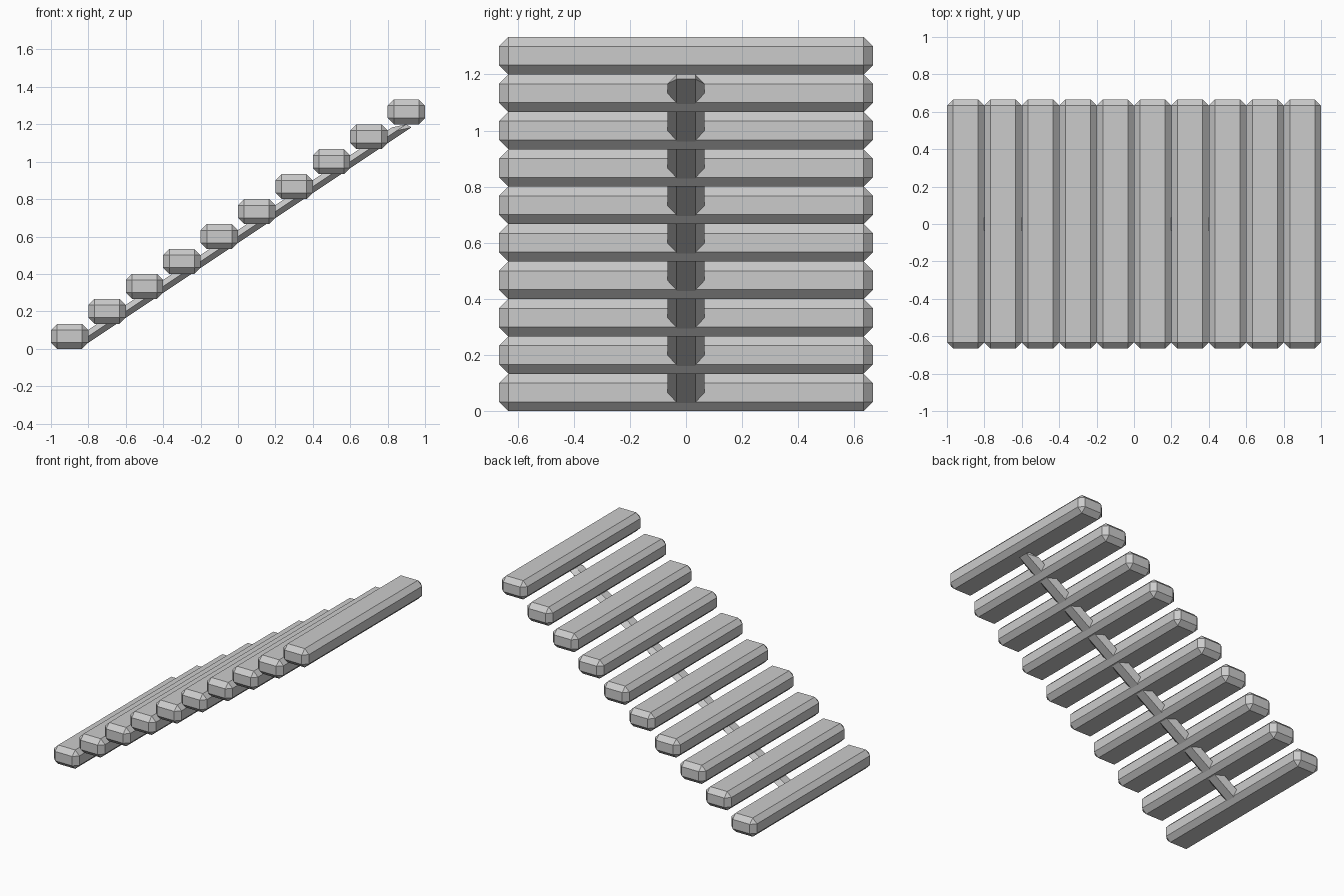
import bpy
import bmesh

old = bpy.data.objects.get("Cube")
if old:
    bpy.data.objects.remove(old, do_unlink=True)

STEPS = 10
RUN, RISE, WIDTH = 2 / STEPS, 4 / 3 / STEPS, 4 / 3
CHAMFER = RISE / 4

grey = bpy.data.materials.new("plain grey")
grey.use_nodes = True
grey.diffuse_color = (0.6, 0.6, 0.6, 1)
grey.node_tree.nodes["Principled BSDF"].inputs["Base Color"].default_value = grey.diffuse_color


def add_object(name, bm):
    """Turn a bmesh into a flat-shaded grey object."""
    bmesh.ops.recalc_face_normals(bm, faces=bm.faces)
    mesh = bpy.data.meshes.new(name)
    bm.to_mesh(mesh)
    bm.free()
    mesh.materials.append(grey)
    obj = bpy.data.objects.new(name, mesh)
    bpy.context.collection.objects.link(obj)
    return obj


# Chamfered treads, each one run further and one rise higher
for i in range(STEPS):
    bm = bmesh.new()
    bmesh.ops.create_cube(bm, size=1)
    bmesh.ops.scale(bm, vec=(RUN, WIDTH, RISE), verts=bm.verts)
    bmesh.ops.bevel(bm, geom=bm.edges[:], offset=CHAMFER, segments=1,
                    affect='EDGES', profile=0.5)
    tread = add_object(f"tread_{i + 1}", bm)
    tread.location = (-1 + RUN * (i + 0.5), 0, RISE * (i + 0.5))

# Central stringer: a slim bevelled bar leaning along the flight
bm = bmesh.new()
top = RISE * (STEPS - 1)
half_thick, half_wide = 0.0525, 2 * CHAMFER
for end, inward in ((0, 1), (top, -1)):
    for side in (-1, 1):
        corners = [(0, CHAMFER, 0),
                   (0, half_wide, CHAMFER),
                   (half_thick, CHAMFER, CHAMFER / 2),
                   (-half_thick, CHAMFER, CHAMFER / 2)]
        for x, y, inset in corners:
            z = end + inward * inset
            bm.verts.new((x + z * RUN / RISE - 1 + RUN / 2, side * y, z))
bmesh.ops.convex_hull(bm, input=bm.verts[:])
bmesh.ops.dissolve_limit(bm, angle_limit=0.01, verts=bm.verts[:], edges=bm.edges[:])
add_object("central_stringer", bm)
